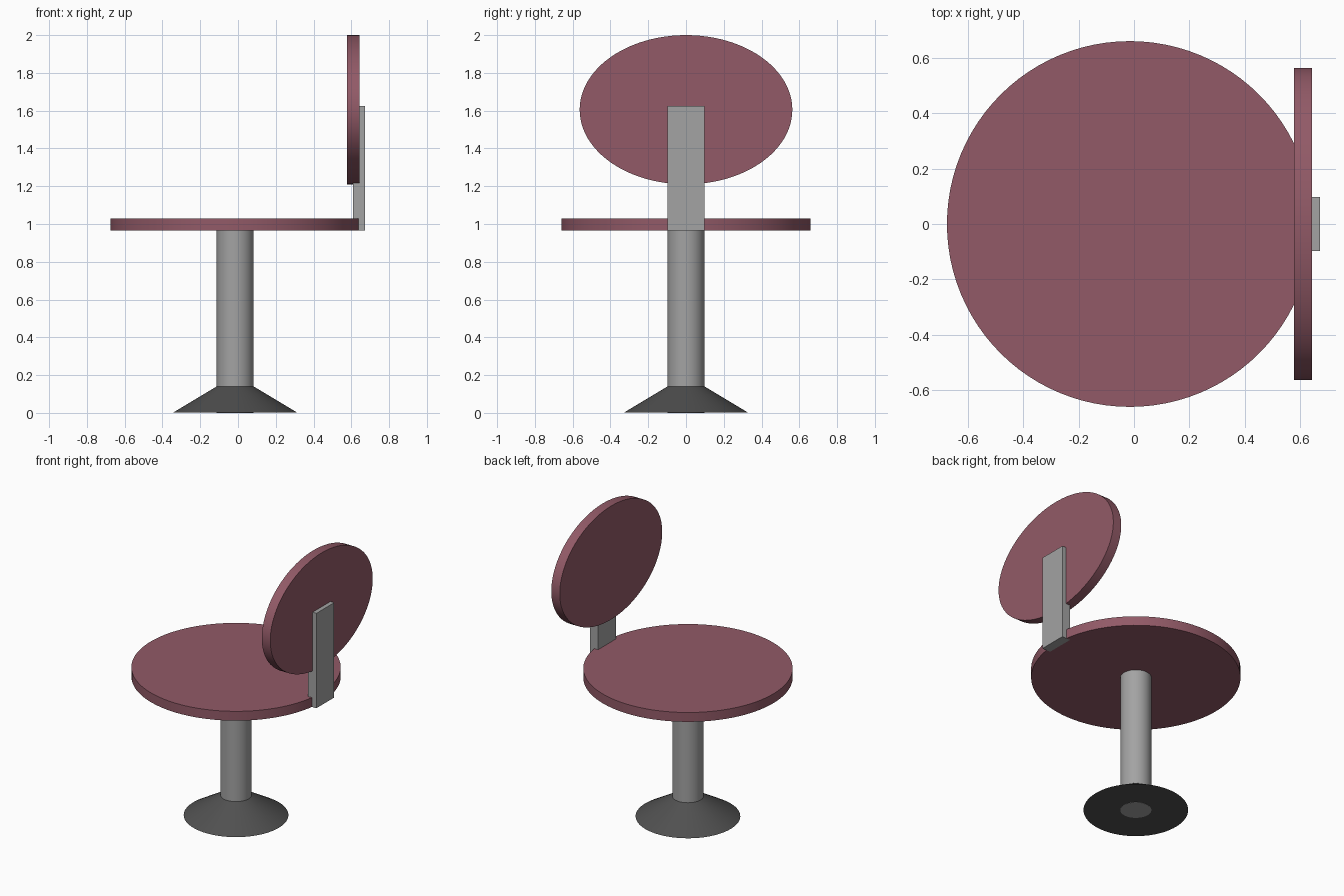
import bpy, math

if "Cube" in bpy.data.objects:
    bpy.data.objects.remove(bpy.data.objects["Cube"])


def material(name, srgb):
    m = bpy.data.materials.new(name)
    lin = [((c / 255 + 0.055) / 1.055) ** 2.4 for c in srgb]
    m.diffuse_color = (*lin, 1)
    m.use_nodes = True
    m.node_tree.nodes["Principled BSDF"].inputs["Base Color"].default_value = m.diffuse_color
    return m


burgundy = material("burgundy", (146, 90, 103))
steel = material("steel grey", (163, 163, 163))
charcoal = material("charcoal", (80, 80, 80))
CX = -0.015  # axis of the seat and pedestal


def finish(name, mat, smooth=True):
    o = bpy.context.object
    o.name = name
    o.data.materials.append(mat)
    bpy.ops.object.transform_apply(location=False, rotation=True, scale=True)
    if smooth:
        bpy.ops.object.shade_smooth_by_angle(angle=math.radians(30))
    return o


def frustum(name, mat, r1, r2, z0, z1):
    bpy.ops.mesh.primitive_cone_add(vertices=96, radius1=r1, radius2=r2, depth=z1 - z0,
                                    location=(CX, 0, (z0 + z1) / 2))
    return finish(name, mat)


# pedestal: flared foot and column running through it to the floor
frustum("base", charcoal, 0.33, 0.098, 0.001, 0.14)
frustum("column", steel, 0.098, 0.098, 0.0, 0.968)

# round seat
frustum("seat", burgundy, 0.66, 0.66, 0.965, 1.03)

# oval backrest, an upright disc facing along x
bpy.ops.mesh.primitive_cylinder_add(vertices=96, radius=1, depth=1,
                                    location=(0.61, 0, 1.605), rotation=(0, math.pi / 2, 0))
bpy.context.object.scale = (0.395, 0.563, 0.065)
finish("backrest", burgundy)

# flat bracket joining seat and backrest
bpy.ops.mesh.primitive_cube_add(size=1, location=(0.64, 0, 1.295))
bpy.context.object.scale = (0.064, 0.196, 0.66)
finish("back_bracket", steel, smooth=False)
